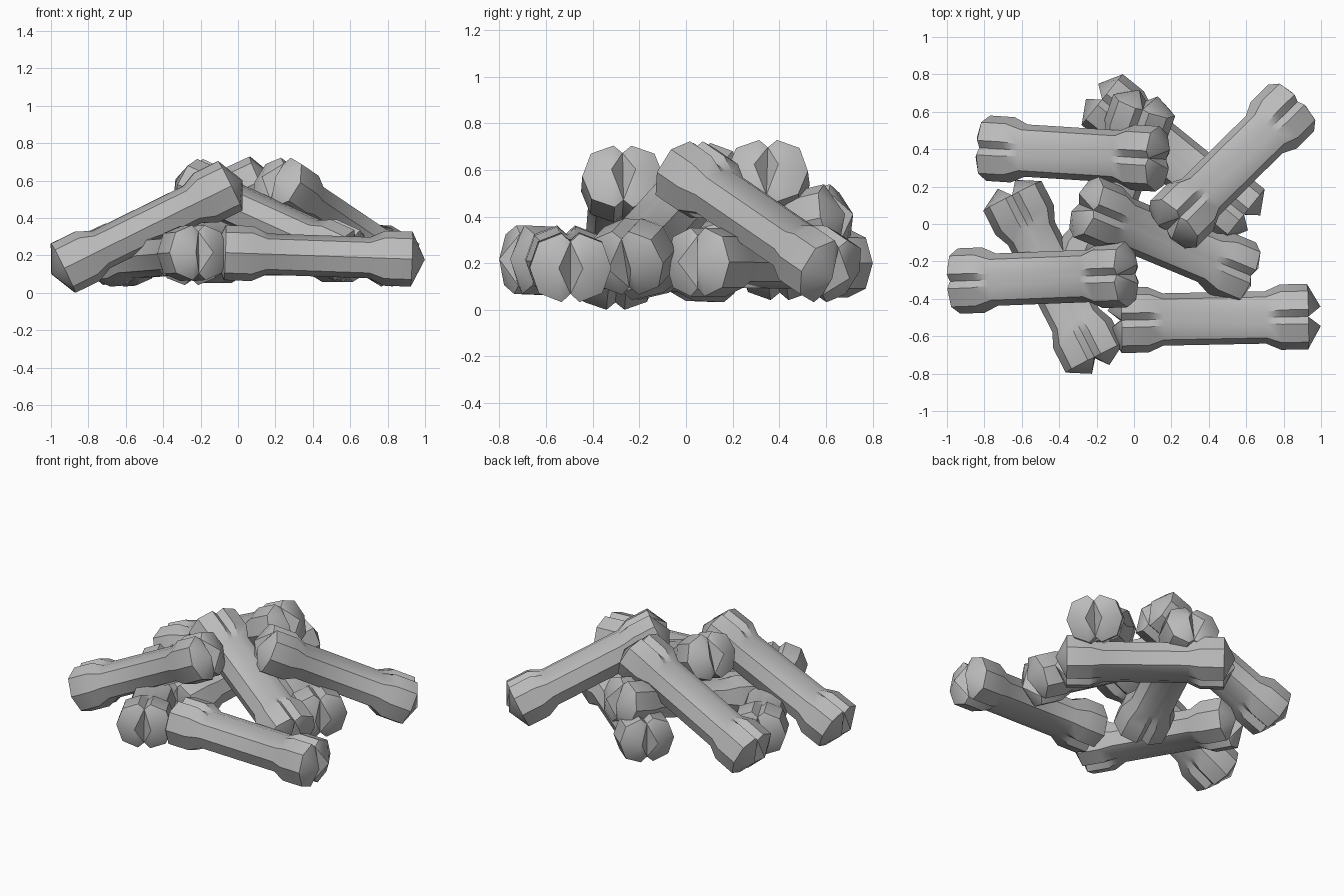
import bpy, bmesh, math
from mathutils import Vector, Matrix

cube = bpy.data.objects.get("Cube")
if cube:
    bpy.data.objects.remove(cube, do_unlink=True)

grey = bpy.data.materials.new("bone_grey")
grey.use_nodes = True
colour = (0.5, 0.5, 0.5, 1)
grey.diffuse_color = colour
grey.node_tree.nodes["Principled BSDF"].inputs["Base Color"].default_value = colour

HALF_W, HALF_H = 0.175, 0.147      # knob half width and height
TIP = 0.07                         # how far each lobe bulges past the end ring


def section(scale_w, scale_h, groove):
    """Faceted oval with a groove down the top and bottom middle."""
    w, h = HALF_W * scale_w, HALF_H * scale_h
    quarter = [(0, groove), (0.22 * w, h), (0.78 * w, 0.74 * h), (w, 0)]
    right = quarter + [(x, -z) for x, z in reversed(quarter[:-1])]
    return right + [(-x, z) for x, z in reversed(right[1:-1])]


def make_bone(name, start, end):
    a, b = Vector(start), Vector(end)
    along = (b - a).normalized()
    side = along.cross(Vector((0, 0, 1))).normalized()
    up = side.cross(along)
    half = (b - a).length / 2
    bm = bmesh.new()

    # Knob, taper, shaft, taper, knob
    knob = section(1, 1, 0.112)
    shaft = section(0.8, 0.75, HALF_H * 0.75)
    stations = [(-half, knob), (0.145 - half, knob), (0.225 - half, shaft),
                (half - 0.225, shaft), (half - 0.145, knob), (half, knob)]
    rings = [[bm.verts.new((x, y, z)) for x, z in pts] for y, pts in stations]
    n = len(knob)
    for r0, r1 in zip(rings, rings[1:]):
        for i in range(n):
            j = (i + 1) % n
            bm.faces.new((r0[i], r0[j], r1[j], r1[i]))

    # Two pointed lobes on each end, split by the groove
    m = n // 2
    for ring, sign in ((rings[0], -1), (rings[-1], 1)):
        for s, lobe in ((1, ring[:m + 1]), (-1, ring[m:] + ring[:1])):
            apex = bm.verts.new((s * 0.052, sign * (half + TIP), 0))
            for p, q in zip(lobe, lobe[1:] + lobe[:1]):
                bm.faces.new((p, q, apex))

    # Turn all faces outward
    bm.normal_update()
    for f in bm.faces:
        c = f.calc_center_median()
        out = Vector((c.x, 0, c.z)) if len(f.verts) == 4 else Vector((0, c.y, 0))
        if f.normal.dot(out) < 0:
            f.normal_flip()

    frame = Matrix((side, along, up)).transposed().to_4x4()
    bm.transform(Matrix.Translation((a + b) / 2) @ frame)
    mesh = bpy.data.meshes.new(name)
    bm.to_mesh(mesh)
    bm.free()
    mesh.materials.append(grey)
    obj = bpy.data.objects.new(name, mesh)
    bpy.context.collection.objects.link(obj)
    bpy.ops.object.select_all(action='DESELECT')
    obj.select_set(True)
    bpy.context.view_layer.objects.active = obj
    bpy.ops.object.shade_smooth_by_angle(angle=math.radians(30))


# The pile: centres of the two end rings of every bone
make_bone("front_bone", (-0.07, -0.515, 0.215), (0.928, -0.495, 0.18))
make_bone("front_leaning_bone", (-0.935, -0.305, 0.132), (-0.042, -0.27, 0.572))
make_bone("back_leaning_bone", (-0.78, 0.405, 0.175), (0.125, 0.348, 0.595))
make_bone("corner_leaning_bone", (0.21, 0.0, 0.59), (0.84, 0.62, 0.165))
make_bone("middle_leaning_bone", (-0.255, 0.09, 0.58), (0.585, -0.26, 0.2))
make_bone("left_ground_bone", (-0.65, 0.15, 0.18), (-0.21, -0.715, 0.215))
make_bone("back_ground_bone", (-0.17, 0.665, 0.2), (0.588, 0.05, 0.205))
make_bone("inner_bone", (0.055, 0.635, 0.395), (-0.26, -0.25, 0.185))
